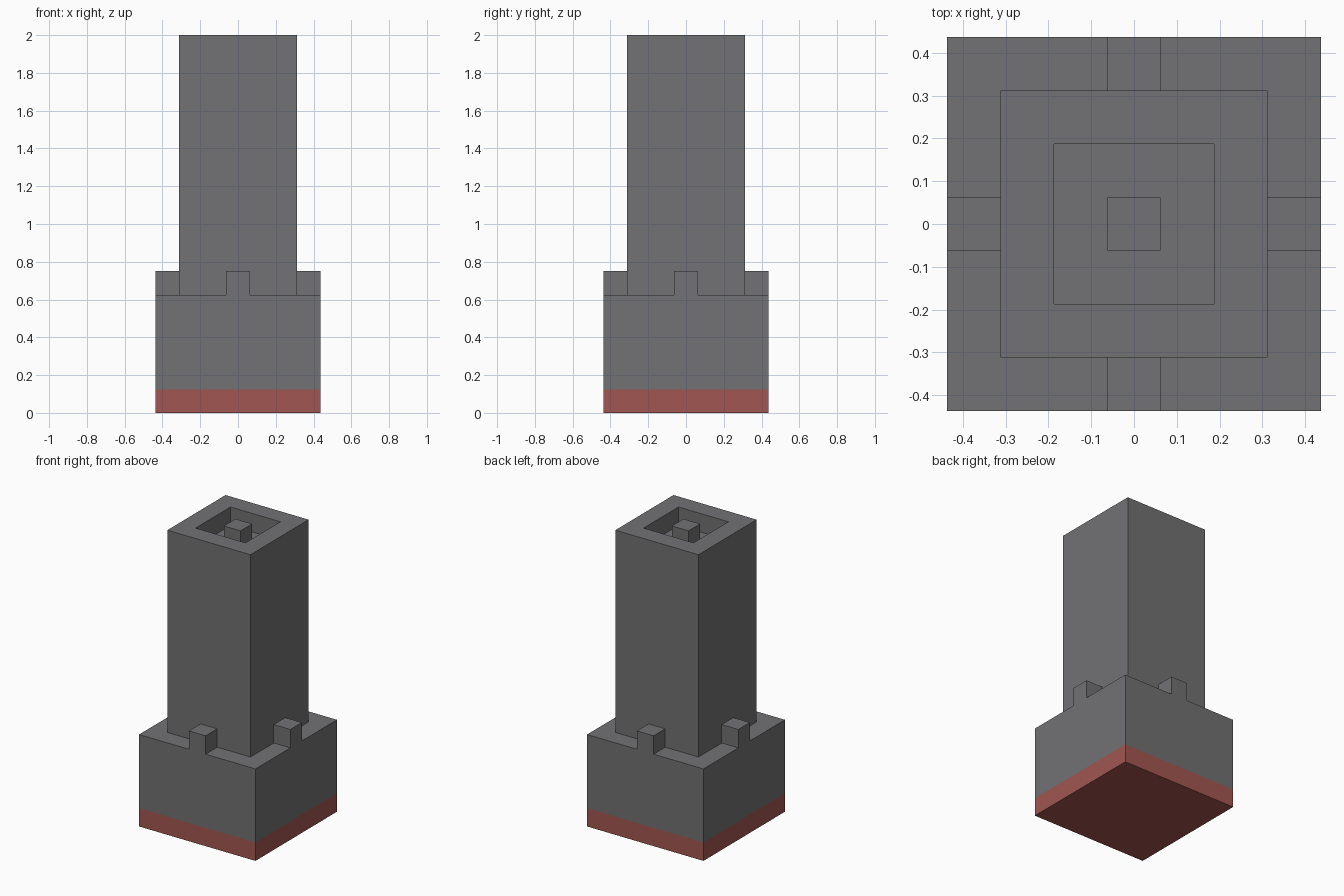
import bpy, bmesh
from mathutils import Matrix, Vector

default = bpy.data.objects.get("Cube")
if default:
    bpy.data.objects.remove(default, do_unlink=True)

U = 0.125  # one block


def make_material(name, rgb):
    mat = bpy.data.materials.new(name)
    mat.use_nodes = True
    colour = (*rgb, 1)
    mat.diffuse_color = colour
    mat.node_tree.nodes["Principled BSDF"].inputs["Base Color"].default_value = colour
    return mat


stone = make_material("grey stone", (0.168, 0.165, 0.172))
brick = make_material("red brick", (0.36, 0.094, 0.083))


def block(name, mat, centre, size, open_sides=(), steps=()):
    """Box in block units; open_sides lose their face, steps inset and raise the top."""
    bm = bmesh.new()
    bmesh.ops.create_cube(bm, size=1)
    bm.transform(Matrix.Translation(Vector(centre) * U)
                 @ Matrix.Diagonal((*(Vector(size) * U), 1)))
    bm.normal_update()
    hidden = [f for f in bm.faces
              if any(f.normal.dot(Vector(s)) > 0.9 for s in open_sides)]
    bmesh.ops.delete(bm, geom=hidden, context='FACES')
    if steps:
        top = max(bm.faces, key=lambda f: f.calc_center_median().z)
        for inset, rise in steps:
            bmesh.ops.inset_individual(bm, faces=[top], thickness=inset * U,
                                       use_even_offset=True)
            bmesh.ops.inset_individual(bm, faces=[top], thickness=0, depth=rise * U)
    mesh = bpy.data.meshes.new(name)
    bm.to_mesh(mesh)
    bm.free()
    mesh.materials.append(mat)
    obj = bpy.data.objects.new(name, mesh)
    bpy.context.collection.objects.link(obj)
    return obj


UP, DOWN = (0, 0, 1), (0, 0, -1)

# Red foundation
block("foundation", brick, (0, 0, 0.5), (7, 7, 1), [UP])

# Wide base rising into the shaft, with a shallow pit and a post in its top
block("base_and_shaft", stone, (0, 0, 3), (7, 7, 4), [DOWN],
      [(1, 11), (1, -1), (1, 1)])

# One stud on the middle of each ledge, against the shaft
for side, (x, y) in {"front": (0, -1), "back": (0, 1),
                     "left": (1, 0), "right": (-1, 0)}.items():
    block(side + "_stud", stone, (3 * x, 3 * y, 5.5), (1, 1, 1),
          [DOWN, (-x, -y, 0)])
